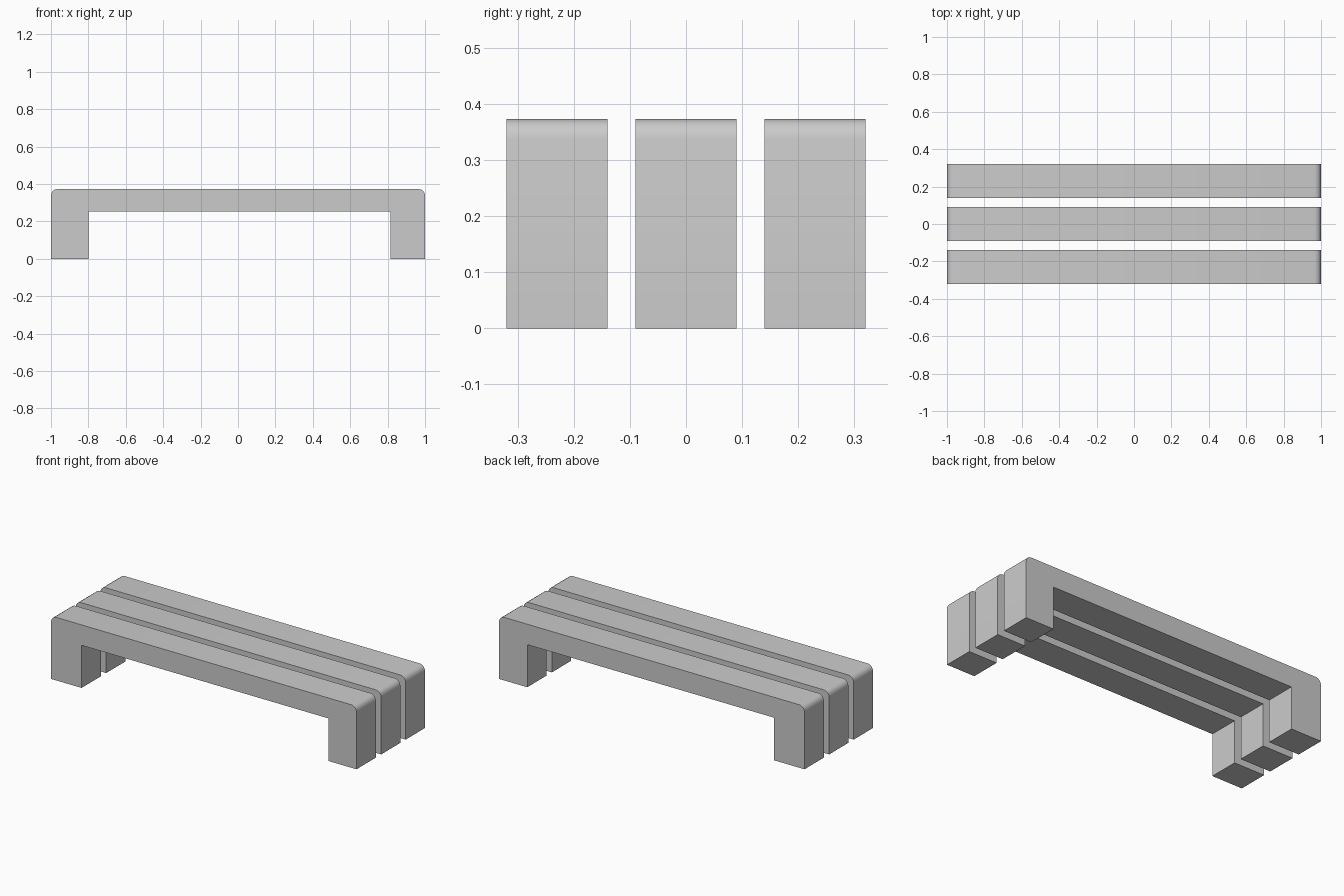
import bpy, bmesh, math

if "Cube" in bpy.data.objects:
    bpy.data.objects.remove(bpy.data.objects["Cube"])

L, H, R = 1.0, 0.373, 0.035       # half length, height, corner radius
LEG_L, LEG_R, UNDER = -0.80, 0.815, 0.252
WIDTH, PITCH, STEPS = 0.18, 0.23, 4


def corner(cx, cz, start):
    """Quarter arc, running clockwise from the start angle."""
    return [(cx + R * math.cos(start - i / STEPS * math.pi / 2),
             cz + R * math.sin(start - i / STEPS * math.pi / 2))
            for i in range(STEPS + 1)]


# Bridge-shaped side profile with rounded top corners
profile = [(LEG_L, 0), (-L, 0)]
profile += corner(-L + R, H - R, math.pi)
profile += corner(L - R, H - R, math.pi / 2)
profile += [(L, 0), (LEG_R, 0), (LEG_R, UNDER), (LEG_L, UNDER)]


def make_beam(name, y):
    bm = bmesh.new()
    face = bm.faces.new([bm.verts.new((x, y - WIDTH / 2, z)) for x, z in profile])
    ext = bmesh.ops.extrude_face_region(bm, geom=[face])
    moved = [v for v in ext["geom"] if isinstance(v, bmesh.types.BMVert)]
    bmesh.ops.translate(bm, verts=moved, vec=(0, WIDTH, 0))
    bmesh.ops.recalc_face_normals(bm, faces=bm.faces)
    mesh = bpy.data.meshes.new(name)
    bm.to_mesh(mesh)
    bm.free()
    obj = bpy.data.objects.new(name, mesh)
    bpy.context.collection.objects.link(obj)
    # Smooth rounded corners, sharp outline
    bpy.context.view_layer.objects.active = obj
    obj.select_set(True)
    bpy.ops.object.shade_smooth_by_angle(angle=math.radians(35))
    obj.select_set(False)


# Three parallel bench beams with gaps between them
for i, name in enumerate(("front_beam", "middle_beam", "back_beam")):
    make_beam(name, (i - 1) * PITCH)
